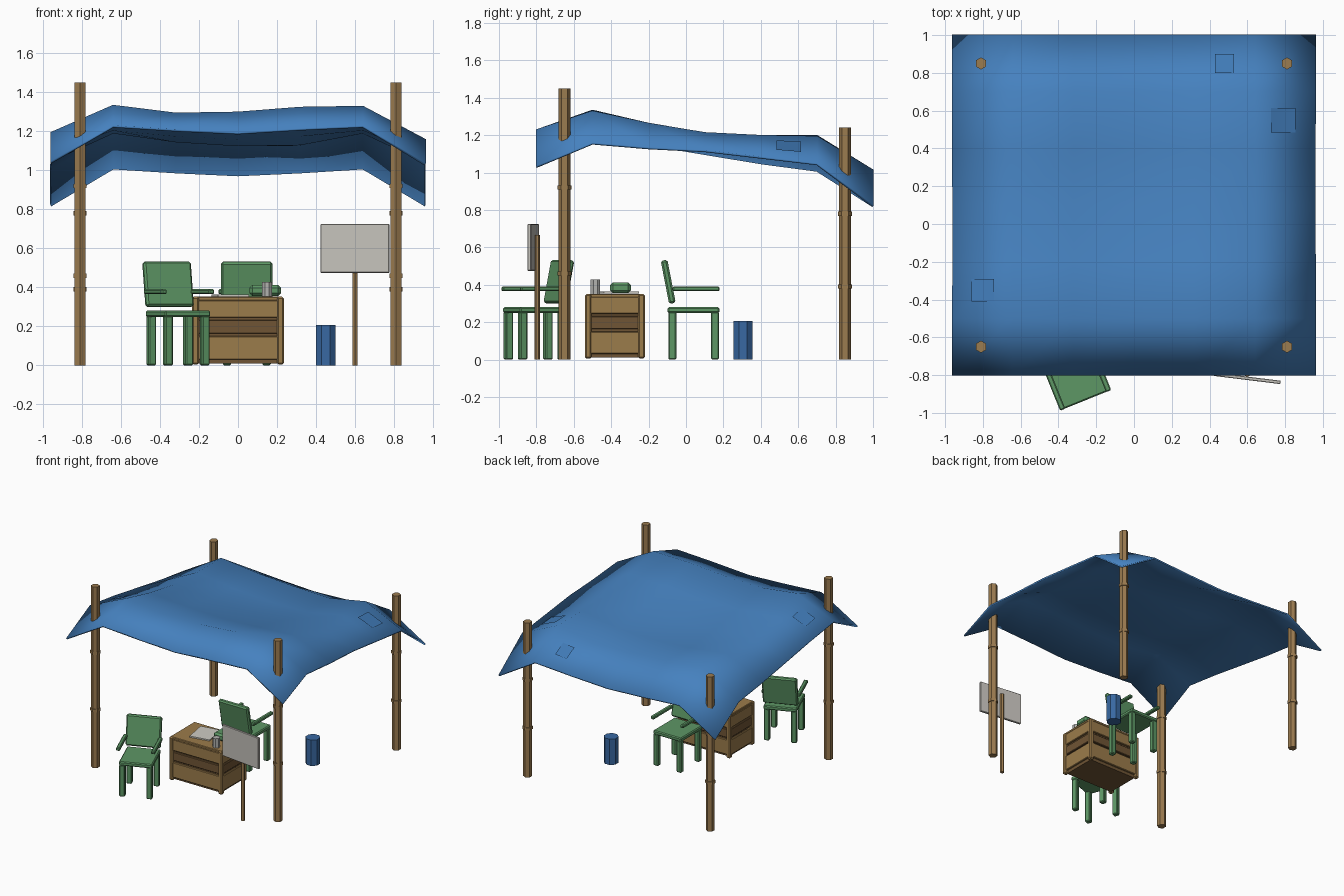
import bpy, bmesh, math
from mathutils import Matrix, Vector

if "Cube" in bpy.data.objects:
    bpy.data.objects.remove(bpy.data.objects["Cube"])


def mat(name, r, g, b):
    m = bpy.data.materials.new(name)
    m.diffuse_color = (r, g, b, 1)
    m.use_nodes = True
    m.node_tree.nodes["Principled BSDF"].inputs["Base Color"].default_value = m.diffuse_color
    return m


BLUE = mat("tarp blue", 0.06, 0.22, 0.52)
PATCH = mat("patch blue", 0.05, 0.19, 0.46)
BUCKET = mat("bucket blue", 0.04, 0.14, 0.36)
BAMBOO = mat("bamboo", 0.33, 0.20, 0.08)
WOOD = mat("crate wood", 0.33, 0.20, 0.07)
DARK = mat("dark wood", 0.16, 0.09, 0.035)
GREEN = mat("green plastic", 0.11, 0.31, 0.13)
PAPER = mat("paper", 0.62, 0.60, 0.55)
BOARD = mat("board", 0.56, 0.54, 0.50)
METAL = mat("metal", 0.45, 0.45, 0.43)


def finish(name, bm, m):
    me = bpy.data.meshes.new(name)
    bm.to_mesh(me)
    bm.free()
    me.materials.append(m)
    ob = bpy.data.objects.new(name, me)
    bpy.context.collection.objects.link(ob)
    return ob


def box(name, c, s, m, bevel=0.006, tilt=0.0, M=Matrix()):
    bm = bmesh.new()
    T = M @ Matrix.Translation(c) @ Matrix.Rotation(tilt, 4, 'X') @ Matrix.Diagonal((*s, 1))
    bmesh.ops.create_cube(bm, size=1, matrix=T)
    if bevel:
        bmesh.ops.bevel(bm, geom=bm.edges[:], offset=bevel, segments=1, affect='EDGES')
    return finish(name, bm, m)


def prism(name, x, y, z0, z1, r, n, m, turn=0.0):
    bm = bmesh.new()
    T = Matrix.Translation((x, y, (z0 + z1) / 2)) @ Matrix.Rotation(turn, 4, 'Z')
    bmesh.ops.create_cone(bm, cap_ends=True, segments=n, radius1=r, radius2=r,
                          depth=z1 - z0, matrix=T)
    return finish(name, bm, m)


# four bamboo poles with node rings
for x in (-0.81, 0.81):
    for y, h, rings, tag in ((-0.65, 1.45, (0.46, 0.92), "front"), (0.85, 1.24, (0.39, 0.78), "back")):
        prism(tag + "_pole", x, y, 0, h, 0.032, 6, BAMBOO)
        for z in rings:
            prism(tag + "_pole_ring", x, y, z - 0.011, z + 0.011, 0.038, 6, BAMBOO)

# sagging tarp: grid of heights, rows from front to back
H = [
    (1.04, 1.225, 1.205, 1.19, 1.21, 1.225, 1.03),
    (1.19, 1.33, 1.29, 1.295, 1.32, 1.325, 1.155),
    (1.15, 1.26, 1.235, 1.225, 1.24, 1.26, 1.13),
    (1.10, 1.21, 1.18, 1.165, 1.18, 1.21, 1.115),
    (1.05, 1.195, 1.15, 1.13, 1.135, 1.195, 1.08),
    (1.01, 1.195, 1.16, 1.14, 1.13, 1.19, 1.045),
    (0.82, 1.01, 0.99, 0.975, 0.99, 1.01, 0.82),
]
bm = bmesh.new()
rows = [[bm.verts.new((-0.96 + 0.32 * i, -0.8 + 0.3 * j, H[j][i])) for i in range(7)] for j in range(7)]
for j in range(6):
    for i in range(6):
        f = bm.faces.new((rows[j][i], rows[j][i + 1], rows[j + 1][i + 1], rows[j + 1][i]))
        f.smooth = True
tarp = finish("tarp", bm, BLUE)
sol = tarp.modifiers.new("thickness", 'SOLIDIFY')
sol.thickness = 0.012
sol.offset = 0


def tarp_z(x, y):
    u, v = (x + 0.96) / 0.32, (y + 0.8) / 0.3
    i, j = int(u), int(v)
    u, v = u - i, v - j
    return ((H[j][i] * (1 - u) + H[j][i + 1] * u) * (1 - v)
            + (H[j + 1][i] * (1 - u) + H[j + 1][i + 1] * u) * v)


# repair patches on the tarp
for px, py, hs in ((0.79, 0.55, 0.065), (0.48, 0.85, 0.05), (-0.80, -0.35, 0.06)):
    bm = bmesh.new()
    corners = [(px + a * hs, py + b * hs) for a, b in ((-1, -1), (1, -1), (1, 1), (-1, 1))]
    bm.faces.new([bm.verts.new((x, y, tarp_z(x, y) + 0.011)) for x, y in corners])
    finish("tarp_patch", bm, PATCH)

# crate desk: core, lid, corner posts and slats
CX, CY, W, D = 0.0, -0.38, 0.47, 0.32
box("crate_core", (CX, CY, 0.175), (W - 0.05, D - 0.05, 0.33), DARK, 0)
box("crate_lid", (CX, CY, 0.342), (W - 0.012, D - 0.012, 0.02), WOOD, 0.004)
for sx in (-1, 1):
    for sy in (-1, 1):
        box("crate_post", (CX + sx * (W / 2 - 0.018), CY + sy * (D / 2 - 0.018), 0.178),
            (0.036, 0.036, 0.345), WOOD, 0.008)
for z, h, m, inset in ((0.29, 0.09, WOOD, 0.014), (0.198, 0.07, DARK, 0.018), (0.09, 0.12, WOOD, 0.014)):
    for s in (-1, 1):
        box("crate_slat_long", (CX, CY + s * (D / 2 - inset), z), (W - 0.05, 0.018, h), m, 0.004)
        box("crate_slat_short", (CX + s * (W / 2 - inset), CY, z), (0.018, D - 0.05, h), m, 0.004)

# things on the desk
PM = Matrix.Translation((-0.04, -0.36, 0.358)) @ Matrix.Rotation(math.radians(10), 4, 'Z')
box("papers", (0, 0, 0), (0.16, 0.19, 0.010), PAPER, 0, 0, PM)
prism("cup", 0.148, -0.485, 0.352, 0.427, 0.028, 8, METAL, math.pi / 8)
box("small_case", (0.14, -0.35, 0.384), (0.16, 0.11, 0.056), GREEN, 0.014)


# plastic armchairs, built facing +y
def chair(tag, x, y, angle):
    M = Matrix.Translation((x, y, 0)) @ Matrix.Rotation(math.radians(angle), 4, 'Z')
    box(tag + "_seat", (0, 0, 0.265), (0.25, 0.276, 0.032), GREEN, 0.007, 0, M)
    box(tag + "_backrest", (0, -0.135, 0.416), (0.262, 0.036, 0.235), GREEN, 0.01, math.radians(11), M)
    for s in (-1, 1):
        box(tag + "_arm", (s * 0.131, 0.014, 0.378), (0.03, 0.25, 0.025), GREEN, 0.006, 0, M)
        for ly in (-0.113, 0.115):
            box(tag + "_leg", (s * 0.102, ly, 0.127), (0.042, 0.042, 0.254), GREEN, 0.006, 0, M)


chair("back_chair", 0.045, 0.04, 0)
chair("front_chair", -0.308, -0.805, 202)

# blank sign board on a post
SM = Matrix.Translation((0.6, -0.817, 0.6)) @ Matrix.Rotation(math.radians(-7), 4, 'Z')
box("sign_board", (0, 0, 0), (0.355, 0.018, 0.25), BOARD, 0.003, 0, SM)
prism("sign_post", 0.6, -0.795, 0, 0.665, 0.015, 6, BAMBOO)

# bucket
prism("bucket", 0.45, 0.305, 0, 0.207, 0.055, 8, BUCKET, math.pi / 8)
